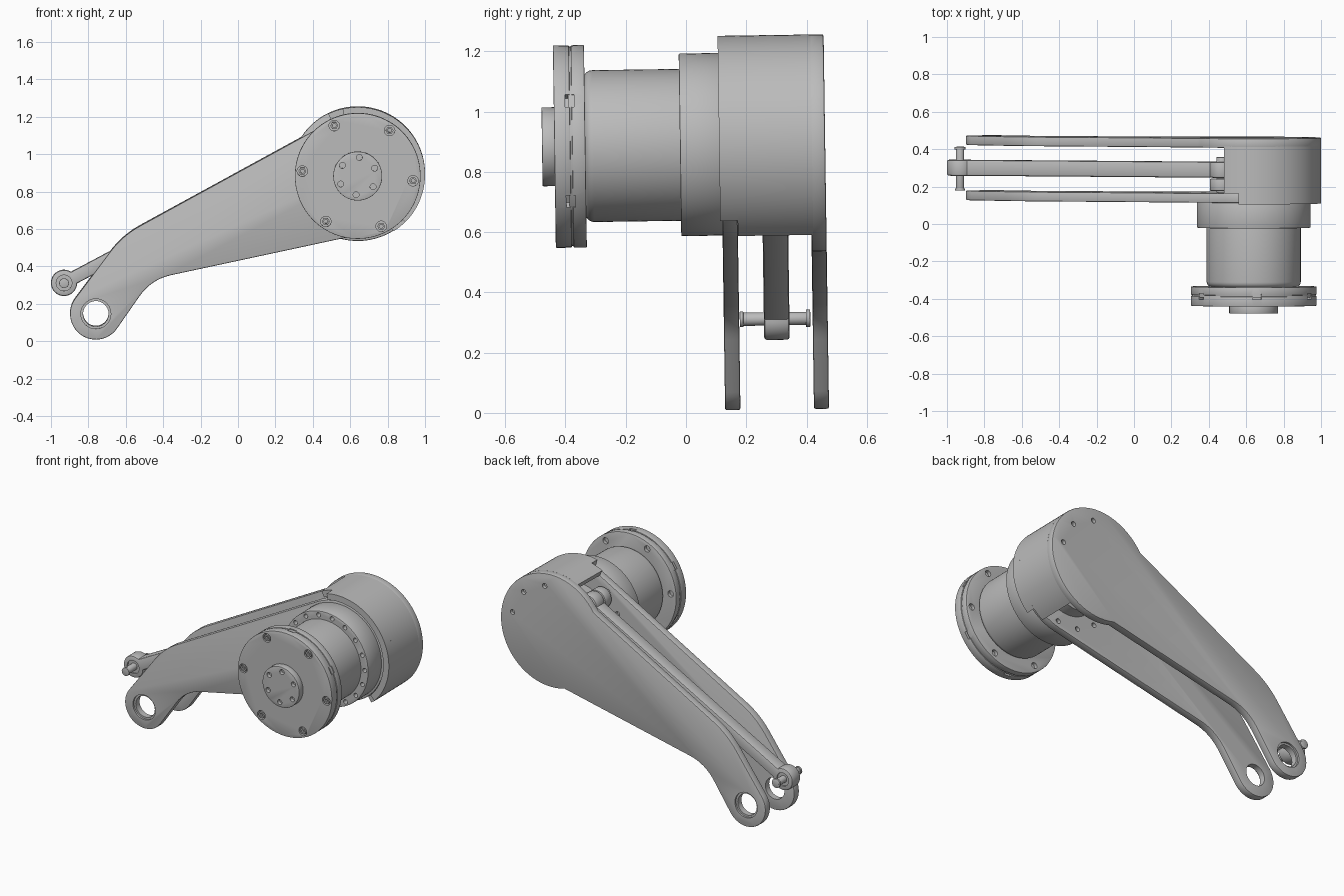
import bpy, bmesh
from math import sin, cos, pi, radians, atan2
from mathutils import Matrix, Vector

cube = bpy.data.objects.get("Cube")
if cube:
    bpy.data.objects.remove(cube, do_unlink=True)

steel = bpy.data.materials.new("grey_metal")
steel.use_nodes = True
grey = (0.5, 0.5, 0.5, 1)
steel.diffuse_color = grey
steel.node_tree.nodes["Principled BSDF"].inputs["Base Color"].default_value = grey

AXIS = (0.64, 0.89)     # motor axis in x, z
EYE = (-0.76, 0.145)    # pivot hole at the arm tip
ROD_EYE = (-0.93, 0.308)
CRANK = (AXIS[0] + ROD_EYE[0] - EYE[0], AXIS[1] + ROD_EYE[1] - EYE[1])
parts = []


def arc(c, r, a0, a1, n=24):
    """Points on an arc, angles in degrees."""
    angles = [radians(a0 + (a1 - a0) * i / n) for i in range(n + 1)]
    return [(c[0] + r * cos(a), c[1] + r * sin(a)) for a in angles]


def circle(c, r, n=64):
    return arc(c, r, 0, 360, n)[:-1]


def polar(r, a, c=AXIS):
    return (c[0] + r * cos(radians(a)), c[1] + r * sin(radians(a)))


def corner(p, before, after, trim=0.11, n=8):
    """Rounded corner at p between two neighbouring points."""
    p = Vector(p)
    a = p + (Vector(before) - p).normalized() * trim
    b = p + (Vector(after) - p).normalized() * trim
    ts = [i / n for i in range(n + 1)]
    return [tuple(a * (1 - t) ** 2 + p * 2 * t * (1 - t) + b * t * t) for t in ts]


def prism(name, outline, y0, y1, bevel=0, seg=2):
    """Outline in x, z extruded from y0 to y1 with rounded rims."""
    bm = bmesh.new()
    base = bm.faces.new([bm.verts.new((x, y0, z)) for x, z in outline])
    ext = bmesh.ops.extrude_face_region(bm, geom=[base], use_keep_orig=True)
    moved = [g for g in ext["geom"] if isinstance(g, bmesh.types.BMVert)]
    bmesh.ops.translate(bm, verts=moved, vec=(0, y1 - y0, 0))
    bmesh.ops.recalc_face_normals(bm, faces=bm.faces)
    if bevel:
        rims = [e for e in bm.edges if abs(e.verts[0].co.y - e.verts[1].co.y) < 1e-6]
        bmesh.ops.bevel(bm, geom=rims, offset=bevel, segments=seg, profile=0.5,
                        affect="EDGES", clamp_overlap=True)
    mesh = bpy.data.meshes.new(name)
    bm.to_mesh(mesh)
    bm.free()
    mesh.materials.append(steel)
    obj = bpy.data.objects.new(name, mesh)
    bpy.context.collection.objects.link(obj)
    parts.append(obj)
    return obj


def cut(obj, holes):
    """Subtract prisms given as (outline, y0, y1)."""
    for outline, y0, y1 in holes:
        tool = prism("cutter", outline, y0, y1)
        parts.remove(tool)
        mod = obj.modifiers.new("hole", "BOOLEAN")
        mod.operation, mod.solver, mod.object = "DIFFERENCE", "EXACT", tool
        bpy.context.view_layer.objects.active = obj
        bpy.ops.object.modifier_apply(modifier=mod.name)
        bpy.data.objects.remove(tool, do_unlink=True)


def ring_holes(count, radius, r, start, y0, y1, n=14):
    return [(circle(polar(radius, start + i * 360 / count), r, n), y0, y1)
            for i in range(count)]


def arm_outline(r, a0, a1):
    """Bent arm from the tip eye to a disc of radius r round the motor axis."""
    upper, lower = (-0.618, 0.564), (-0.464, 0.329)
    eye = arc(EYE, 0.138, 143, 325)
    disc = arc(AXIS, r, a0, a1, 48)
    return (eye + corner(lower, eye[-1], disc[0]) + disc
            + corner(upper, disc[-1], eye[0]))


# Two arm plates with counterbored eyes
for name, r, a0, a1, y0, y1, face in (
        ("front_arm_plate", 0.317, -78, 118.5, 0.117, 0.168, 0.117),
        ("back_arm_plate", 0.36, -106, 147, 0.412, 0.462, 0.462)):
    plate = prism(name, arm_outline(r, a0, a1), y0, y1, 0.006)
    cut(plate, [(circle(EYE, 0.068, 48), y0 - 0.1, y1 + 0.1),
                (circle(EYE, 0.08, 48), face - 0.012, face + 0.012)])
    if name == "front_arm_plate":
        cut(plate, ring_holes(12, 0.277, 0.016, 15, 0.145, 0.2))
    else:
        cut(plate, [(circle(polar(0.28, a), 0.016, 16), 0.44, 0.5)
                    for a in (10, 45, 80)])

# Drum wall, open towards the arm, with a shorter front lip
for name, a0, a1, y0, y1 in (("drum_wall", -58, 116, 0.168, 0.418),
                             ("drum_front_lip", -45, 103, 0.11, 0.17)):
    prism(name, arc(AXIS, 0.36, a0, a1, 48) + arc(AXIS, 0.32, a1, a0, 48), y0, y1)

# Gearbox ring and motor can
ring = prism("gearbox_ring", circle(AXIS, 0.303, 96), -0.02, 0.12, 0.004)
cut(ring, ring_holes(18, 0.278, 0.014, 0, -0.1, 0.02))
prism("motor_can", circle(AXIS, 0.252, 96), -0.338, 0.05, 0.03, 5)

# Mounting flange in two discs, with rim slots and bolt holes
front = prism("front_flange", circle(AXIS, 0.336, 96), -0.437, -0.384, 0.003)
back = prism("rear_flange", circle(AXIS, 0.336, 96), -0.378, -0.334, 0.003)
prism("flange_core", circle(AXIS, 0.331, 96), -0.39, -0.37)
cut(front, ring_holes(6, 0.297, 0.028, -5, -0.5, -0.41, 24))
cut(back, ring_holes(6, 0.297, 0.02, -5, -0.355, -0.3, 20))
for k in range(6):
    a = 27 + 60 * k
    slot = [polar(rr, a + s) for rr, s in ((0.31, -4), (0.35, -4), (0.35, 4), (0.31, 4))]
    for disc in (front, back):
        cut(disc, [(slot, -0.4, -0.37)])
    bolt = polar(0.297, -5 + 60 * k)
    head = prism("flange_bolt", circle(bolt, 0.021, 6), -0.437, -0.4)
    cut(head, [(circle(bolt, 0.011, 6), -0.5, -0.42)])

# Output hub with its bolt circle
hub = prism("output_hub", circle(AXIS, 0.131), -0.478, -0.43, 0.003)
cut(hub, ring_holes(6, 0.1, 0.016, 25, -0.5, -0.455))

# Crank inside the drum
slope = math_angle = atan2(CRANK[1] - ROD_EYE[1], CRANK[0] - ROD_EYE[0]) * 180 / pi
lean = atan2(CRANK[1] - AXIS[1], CRANK[0] - AXIS[0]) * 180 / pi
prism("crank_hub", circle(AXIS, 0.2), 0.1, 0.245)
prism("crank_arm", arc(CRANK, 0.065, lean - 90, lean + 90)
      + arc(AXIS, 0.09, lean + 90, lean + 270), 0.18, 0.245, 0.005)
prism("crank_pin", circle(CRANK, 0.03, 32), 0.17, 0.36, 0.004)

# Push rod parallel to the arm
rod = prism("push_rod", arc(ROD_EYE, 0.07, slope + 30, slope + 330, 32)
            + arc(CRANK, 0.065, slope - 147, slope + 147, 32), 0.25, 0.335, 0.01)
cut(rod, [(circle(ROD_EYE, 0.042, 32), y, y + 0.02) for y in (0.24, 0.325)])

# Pin through the rod eye
prism("rod_pin", circle(ROD_EYE, 0.022, 32), 0.175, 0.405, 0.003)
prism("rod_pin_head", circle(ROD_EYE, 0.029, 32), 0.39, 0.404, 0.002)
prism("rod_pin_tip", circle(ROD_EYE, 0.026, 32), 0.17, 0.182, 0.002)

# Lean the whole assembly slightly and shade it
tilt = (Matrix.Translation((0, 0, 0.89)) @ Matrix.Rotation(0.0145, 4, "X")
        @ Matrix.Translation((0, 0, -0.89)))
bpy.ops.object.select_all(action="DESELECT")
for obj in parts:
    obj.data.transform(tilt)
    obj.select_set(True)
bpy.context.view_layer.objects.active = parts[0]
bpy.ops.object.shade_smooth_by_angle(angle=radians(30))
